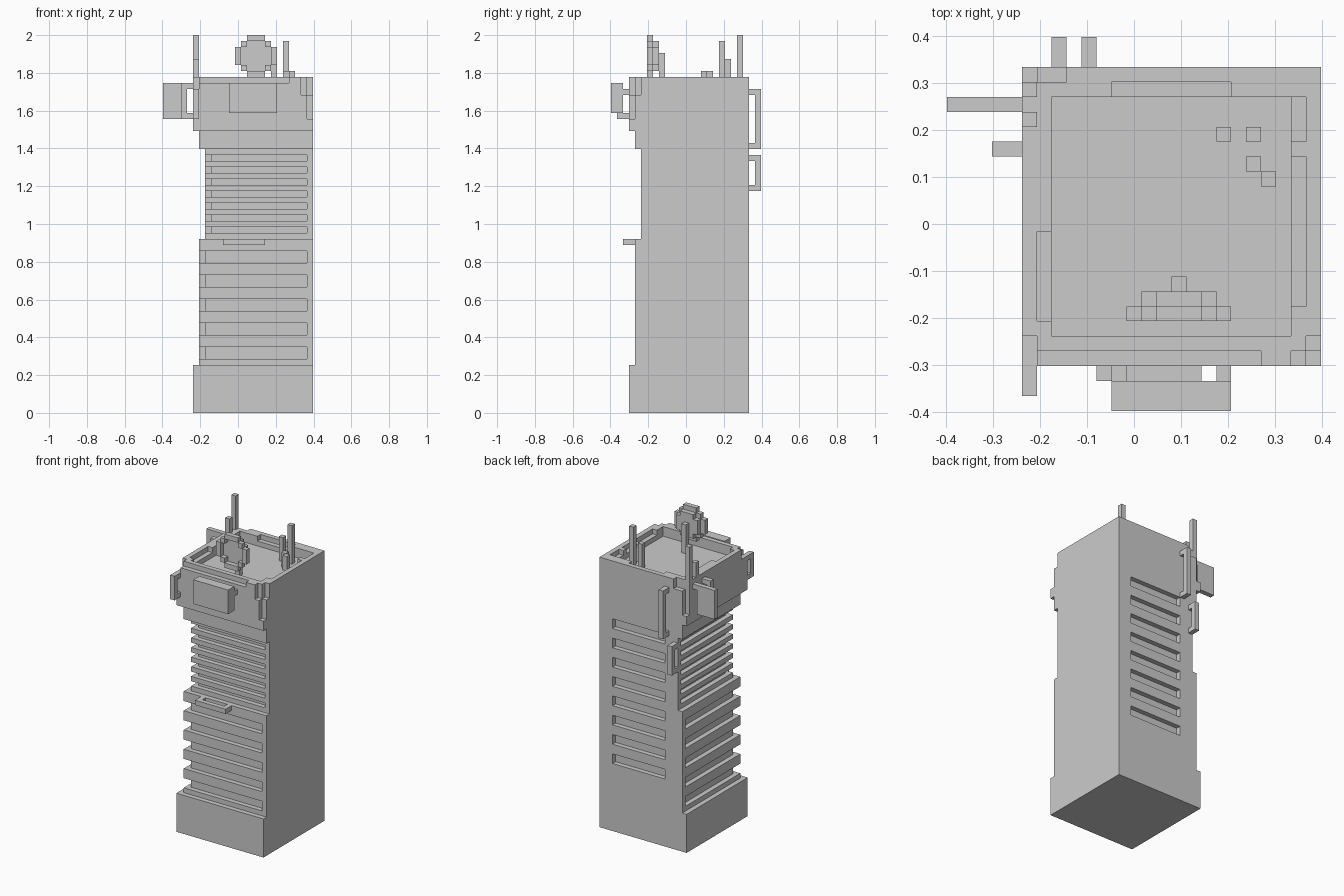
import bpy, bmesh

cube = bpy.data.objects.get("Cube")
if cube:
    bpy.data.objects.remove(cube, do_unlink=True)

UNIT = 2 / 63      # one block
MID = 12.5         # centre of the block grid in x and y

grey = bpy.data.materials.new("light_concrete_grey")
grey.use_nodes = True
COLOUR = (0.6, 0.6, 0.6, 1)
grey.diffuse_color = COLOUR
grey.node_tree.nodes["Principled BSDF"].inputs["Base Color"].default_value = COLOUR


def prism(name, outline, z0, z1):
    """Upright block from a plan outline, in block units."""
    bm = bmesh.new()
    verts = [bm.verts.new(((x - MID) * UNIT, (y - MID) * UNIT, z0 * UNIT)) for x, y in outline]
    face = bm.faces.new(verts)
    top = bmesh.ops.extrude_face_region(bm, geom=[face])["geom"]
    lifted = [v for v in top if isinstance(v, bmesh.types.BMVert)]
    bmesh.ops.translate(bm, verts=lifted, vec=(0, 0, (z1 - z0) * UNIT))
    bmesh.ops.recalc_face_normals(bm, faces=bm.faces)
    mesh = bpy.data.meshes.new(name)
    bm.to_mesh(mesh)
    bm.free()
    mesh.materials.append(grey)
    ob = bpy.data.objects.new(name, mesh)
    bpy.context.collection.objects.link(ob)
    return ob


def box(name, x0, x1, y0, y1, z0, z1):
    return prism(name, [(x0, y0), (x1, y0), (x1, y1), (x0, y1)], z0, z1)


def cut(target, cutter):
    cutter.hide_render = True
    mod = target.modifiers.new("cut", "BOOLEAN")
    mod.operation = "DIFFERENCE"
    mod.solver = "EXACT"
    mod.object = cutter
    bpy.context.view_layer.objects.active = target
    bpy.ops.object.modifier_apply(modifier=mod.name)
    bpy.data.objects.remove(cutter, do_unlink=True)


def corner_slot(target, x, y, z0, z1):
    """Slot wrapping round the front and the -x side."""
    outline = [(x - 1, y - 1), (24, y - 1), (24, y + 1),
               (x + 1, y + 1), (x + 1, 22), (x - 1, 22)]
    cut(target, prism("slot_cutter", outline, z0, z1))


# Tower tiers
box("base", 5, 25, 3, 23, 0, 8)
lower = box("lower_shaft", 6, 25, 4, 23, 8, 29)
upper = box("upper_shaft", 7, 25, 5, 23, 29, 44)
box("collar", 6, 25, 4, 23, 44, 47)
head = box("head", 5, 25, 3, 23, 47, 56)

# Wrapped slots: wide below, narrow above
for z in range(9, 27, 4):
    corner_slot(lower, 6, 4, z, z + 2)
for z in range(30, 43, 2):
    corner_slot(upper, 7, 5, z, z + 1)

# Slots in the back wall
for z in range(14, 43, 4):
    cut(lower if z < 29 else upper,
        box("back_slot_cutter", 10, 22, 22, 24, z, z + 2 if z < 42 else z + 3))

# Sunken roof and notches in its rim
for x0, x1, y0, y1, z0 in [
        (7, 23, 5, 21, 54),      # roof well
        (6, 8, 6, 12, 55),       # inner rim ledges
        (11, 19, 20, 22, 55),
        (22, 24, 7, 17, 55),
        (22, 24, 18, 21, 55),
        (6, 21, 2, 4, 55),       # front lip
        (4, 6, 2, 5, 54),        # corner notches
        (24, 26, 2, 4, 49),
        (23, 26, 2, 4, 53),
        (24, 26, 2, 5, 53),
        (4, 6, 22, 24, 49),
        (4, 8, 22, 24, 54)]:
    cut(head, box("roof_cutter", x0, x1, y0, y1, z0, 58))

# Front box on two arms
box("front_box", 11, 19, 0, 2, 50, 55)
for x in (11, 18):
    box("front_box_arm", x, x + 1, 2, 3, 53, 54)

# Railing frame on the front ledge
box("ledge_bar", 10, 17, 2, 3, 28, 29)
for x in (10, 16):
    box("ledge_arm", x, x + 1, 3, 4, 28, 29)

# Front corner bracket
box("front_bracket_bar", 5, 6, 1, 2, 49, 54)
for z in (49, 53):
    box("front_bracket_arm", 5, 6, 2, 3, z, z + 1)

# Back brackets
for x, z0, z1 in [(7, 37, 43), (9, 44, 54)]:
    box("back_bracket_bar", x, x + 1, 24, 25, z0, z1)
    for z in (z0, z1 - 1):
        box("back_bracket_arm", x, x + 1, 23, 24, z, z + 1)

# Side bracket and side panel
box("side_bracket_bar", 3, 4, 17, 18, 49, 55)
for z in (49, 54):
    box("side_bracket_arm", 4, 5, 17, 18, z, z + 1)
box("side_panel", 0, 4, 20, 21, 49, 55)
box("side_panel_arm", 4, 5, 20, 21, 54, 55)

# Masts
for x, y, z0, z1 in [(5, 21, 56, 63), (5, 19, 56, 59), (20, 18, 54, 62),
                     (18, 18, 54, 59), (20, 16, 54, 57), (21, 15, 54, 57)]:
    box("mast", x, x + 1, y, y + 1, z0, z1)

# Dish: stepped plate, raised rim and post
box("dish_post", 15, 16, 8, 9, 54, 60)
box("dish_plate", 14, 17, 7, 8, 57, 62)
for x in (13, 17):
    box("dish_plate_side", x, x + 1, 7, 8, 58, 61)
for z in (56, 62):
    box("dish_rim_level", 14, 17, 6, 7, z, z + 1)
for x in (12, 18):
    box("dish_rim_upright", x, x + 1, 6, 7, 58, 61)
for x in (13, 17):
    for z in (57, 61):
        box("dish_rim_corner", x, x + 1, 6, 7, z, z + 1)
